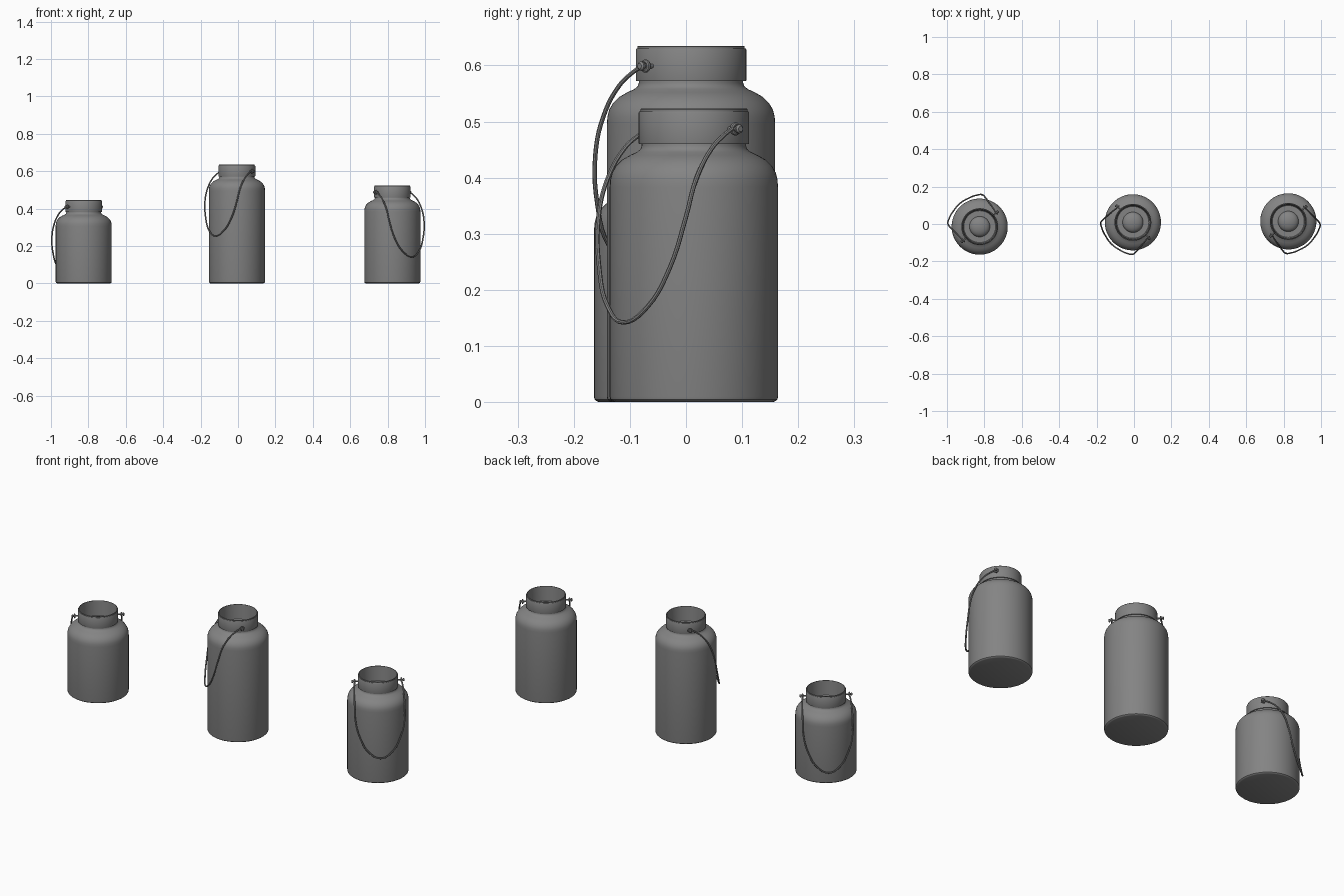
import bpy, bmesh
from math import cos, sin, pi, radians
from mathutils import Matrix, Vector

if "Cube" in bpy.data.objects:
    bpy.data.objects.remove(bpy.data.objects["Cube"], do_unlink=True)

steel = bpy.data.materials.new("dark_grey_steel")
steel.use_nodes = True
grey = (0.23, 0.23, 0.23, 1)
steel.diffuse_color = grey
steel.node_tree.nodes["Principled BSDF"].inputs["Base Color"].default_value = grey


def finish(obj, matrix):
    """Place an object, give it the steel colour and smooth it."""
    obj.matrix_world = matrix
    obj.data.materials.clear()
    obj.data.materials.append(steel)
    bpy.ops.object.select_all(action='DESELECT')
    obj.select_set(True)
    bpy.context.view_layer.objects.active = obj
    bpy.ops.object.shade_smooth_by_angle(angle=radians(32))


def lathe(name, profile, matrix, steps=64):
    """Spin a (radius, height) profile around the local z axis."""
    bm = bmesh.new()
    verts = [bm.verts.new((r, 0, z)) for r, z in profile]
    edges = [bm.edges.new(pair) for pair in zip(verts, verts[1:])]
    bmesh.ops.spin(bm, geom=verts + edges, cent=(0, 0, 0), axis=(0, 0, 1),
                   angle=2 * pi, steps=steps, use_duplicate=False)
    bmesh.ops.remove_doubles(bm, verts=bm.verts, dist=0.0001)
    bmesh.ops.recalc_face_normals(bm, faces=bm.faces)
    mesh = bpy.data.meshes.new(name)
    bm.to_mesh(mesh)
    bm.free()
    obj = bpy.data.objects.new(name, mesh)
    bpy.context.collection.objects.link(obj)
    finish(obj, matrix)


def wire(name, points, matrix, radius=0.004):
    """Sweep a round wire along a smooth path."""
    curve = bpy.data.curves.new(name, 'CURVE')
    curve.dimensions = '3D'
    curve.bevel_depth = radius
    curve.bevel_resolution = 2
    curve.resolution_u = 5
    curve.use_fill_caps = True
    spline = curve.splines.new('BEZIER')
    spline.bezier_points.add(len(points) - 1)
    for bez, co in zip(spline.bezier_points, points):
        bez.co = co
        bez.handle_left_type = bez.handle_right_type = 'AUTO'
    obj = bpy.data.objects.new(name, curve)
    bpy.context.collection.objects.link(obj)
    bpy.ops.object.select_all(action='DESELECT')
    obj.select_set(True)
    bpy.context.view_layer.objects.active = obj
    bpy.ops.object.convert(target='MESH')
    finish(bpy.context.view_layer.objects.active, matrix)


# Half of the bail: along the pin axis, outward, and height from the pins
BAIL = [(0.115, 0.008, 0), (0.118, 0.03, -0.012), (0.121, 0.06, -0.035),
        (0.123, 0.098, -0.09), (0.121, 0.12, -0.157), (0.098, 0.138, -0.247),
        (0.055, 0.154, -0.317), (0, 0.163, -0.345)]


def build_can(side, x, y, height, facing, bail_drop):
    # Local x is the pin axis, local y the side the bail hangs on
    base = Matrix.Translation((x, y, 0)) @ Matrix.Rotation(radians(facing - 90), 4, 'Z')

    # Body with rounded foot, shoulder and neck
    shoulder = [(0.15, -0.14), (0.149, -0.126), (0.146, -0.114), (0.139, -0.102),
                (0.128, -0.091), (0.114, -0.083), (0.101, -0.077), (0.095, -0.072),
                (0.093, -0.066), (0.093, -0.055)]
    foot = [(0, 0), (0.141, 0), (0.146, 0.002), (0.149, 0.005), (0.15, 0.01)]
    lathe(side + "_can_body", foot + [(r, height + z) for r, z in shoulder], base)

    # Collar with thin rim and sunken lid floor
    collar = [(0.092, -0.063), (0.098, -0.063), (0.0985, -0.061), (0.0985, -0.007),
              (0.0975, -0.005), (0.0955, -0.005), (0.0955, -0.001), (0.0945, 0),
              (0.0925, 0), (0.088, -0.078), (0.085, -0.081), (0, -0.081)]
    lathe(side + "_can_collar_and_lid", collar, base @ Matrix.Translation((0, 0, height)))

    # Domed lid knob
    dome = [(0.055 * cos(i * pi / 16), -0.081 + 0.03 * sin(i * pi / 16)) for i in range(8)]
    dome.append((0, -0.051))
    lathe(side + "_can_lid_knob", dome, base @ Matrix.Translation((0, 0, height)), 32)

    # Pins with button heads, and wire eyes around them
    pins = base @ Matrix.Translation((0, 0, height - 0.036))
    pin = [(0, 0.093), (0.004, 0.093), (0.004, 0.122), (0.008, 0.123),
           (0.008, 0.127), (0.005, 0.13), (0, 0.13)]
    eye = [(0.008 + 0.004 * cos(a * pi / 4), 0.115 + 0.004 * sin(a * pi / 4))
           for a in range(9)]
    for sign, end in ((1, "left"), (-1, "right")):
        turn = pins @ Matrix.Rotation(sign * pi / 2, 4, 'Y')
        lathe(f"{side}_can_{end}_pin", pin, turn, 16)
        lathe(f"{side}_can_{end}_wire_eye", eye, turn, 16)

    # Hanging bail handle
    half = [Vector((s, d, z * bail_drop)) for s, d, z in BAIL]
    path = half + [Vector((-p.x, p.y, p.z)) for p in reversed(half[:-1])]
    wire(side + "_can_bail_handle", path, pins)


build_can("right", -0.825, -0.014, 0.445, 130, 1)
build_can("middle", -0.006, 0.009, 0.635, 225, 1)
build_can("left", 0.825, 0.014, 0.523, -50, 1)
